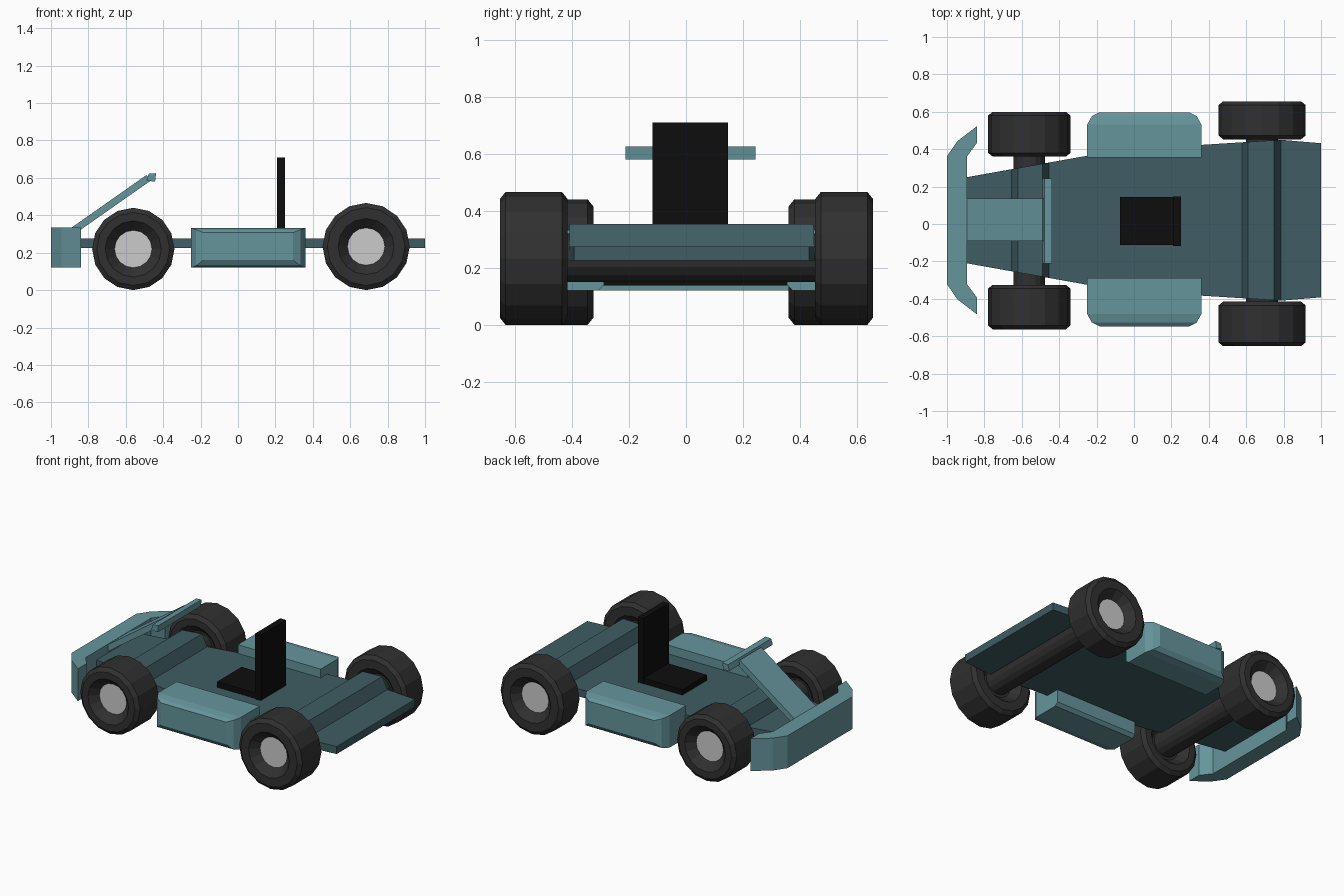
import bpy, bmesh, math

if "Cube" in bpy.data.objects:
    bpy.data.objects.remove(bpy.data.objects["Cube"])

CY = 0.02  # centre line of the body


def material(name, rgb):
    m = bpy.data.materials.new(name)
    m.diffuse_color = (*rgb, 1)
    m.use_nodes = True
    m.node_tree.nodes["Principled BSDF"].inputs["Base Color"].default_value = m.diffuse_color
    return m


TEAL = material("teal", (0.13, 0.30, 0.33))
DARK_TEAL = material("dark teal", (0.05, 0.11, 0.125))
RUBBER = material("rubber black", (0.03, 0.03, 0.03))
SEAT = material("seat black", (0.004, 0.004, 0.004))
METAL = material("hub grey", (0.6, 0.6, 0.6))


def loft(name, rings, mats, closed_ends=True):
    """Skin a list of equal-length point rings."""
    bm = bmesh.new()
    vs = [[bm.verts.new(p) for p in r] for r in rings]
    n = len(vs[0])
    for a, b in zip(vs, vs[1:]):
        for i in range(n):
            j = (i + 1) % n
            bm.faces.new((a[i], a[j], b[j], b[i]))
    ends = [bm.faces.new(vs[0]), bm.faces.new(vs[-1])] if closed_ends else []
    if len(mats) > 1:
        ends[-1].material_index = 1
    bmesh.ops.recalc_face_normals(bm, faces=bm.faces)
    me = bpy.data.meshes.new(name)
    bm.to_mesh(me)
    bm.free()
    for m in mats:
        me.materials.append(m)
    ob = bpy.data.objects.new(name, me)
    bpy.context.collection.objects.link(ob)
    return ob


def prism(name, outline, y0, y1, mat):
    """Extrude an x-z outline along y."""
    return loft(name, [[(x, y, z) for x, z in outline] for y in (y0, y1)], [mat])


def box(name, x0, x1, y0, y1, z0, z1, mat):
    return prism(name, [(x0, z0), (x1, z0), (x1, z1), (x0, z1)], y0, y1, mat)


def circle(x, y, z, r, n=16):
    return [(x + r * math.sin(2 * math.pi * i / n), y,
             z + r * math.cos(2 * math.pi * i / n)) for i in range(n)]


def wheel(name, x, r, y_in, y_out):
    s = 1 if y_out > y_in else -1
    profile = [(y_in + s * .05, .10), (y_in, .15), (y_in, r - .025), (y_in + s * .02, r),
               (y_out - s * .02, r), (y_out, r - .025), (y_out, .15), (y_out - s * .05, .10)]
    loft(name, [circle(x, y, r, q) for y, q in profile], [RUBBER, METAL])


# Wheels and axles
wheel("front_wheel_left", -.56, .22, .36, .60)
wheel("front_wheel_right", -.56, .22, -.325, -.563)
wheel("rear_wheel_left", .685, .233, .453, .656)
wheel("rear_wheel_right", .685, .233, -.415, -.653)
for name, x, z, a, b in (("front_axle", -.56, .222, -.39, .43),
                         ("rear_axle", .685, .235, -.48, .52)):
    loft(name, [circle(x, a, z, .085), circle(x, b, z, .085)], [RUBBER])

# Floor pan: tapered slab that steps up over both axles
HALF = [(-.895, .23), (-.25, .345), (.36, .403), (.785, .43), (1, .412)]


def half_width(x):
    for (x0, h0), (x1, h1) in zip(HALF, HALF[1:]):
        if x <= x1:
            return h0 + (h1 - h0) * (x - x0) / (x1 - x0)


LOW, HIGH = .275, .353
stations = [(-.895, LOW), (-.655, LOW), (-.62, HIGH), (-.49, HIGH), (-.455, LOW),
            (-.25, LOW), (.36, LOW), (.577, LOW), (.61, HIGH), (.748, HIGH),
            (.785, LOW), (1, LOW)]
rings = []
for x, z in stations:
    h = half_width(x)
    rings.append([(x, CY - h, z - .05), (x, CY + h, z - .05), (x, CY + h, z), (x, CY - h, z)])
loft("floor_pan", rings, [DARK_TEAL])

# Side pods: rectangles lofted outwards, shrinking at the rounded outer side
for name, s, inner, outer in (("side_pod_left", 1, .355, .597),
                              ("side_pod_right", -1, -.288, -.547)):
    rings = []
    for y, dx, dl, dh in ((inner, 0, .02, 0), (inner + s * .02, 0, 0, 0),
                          (outer - s * .065, 0, 0, 0), (outer - s * .02, .025, .01, .01),
                          (outer, .065, .04, .025)):
        x0, x1, z0, z1 = -.25 + dx, .36 - dx, .12 + dl, .333 - dh
        rings.append([(x0, y, z0), (x1, y, z0), (x1, y, z1), (x0, y, z1)])
    loft(name, rings, [TEAL])

# Front bumper: wrapped bar
half = [(-1, .342, -.893, .342), (-.945, .422, -.868, .375), (-.84, .503, -.84, .413)]
rings = []
for s, part in ((-1, half[::-1]), (1, half)):
    for xo, yo, xi, yi in part:
        o, i = CY + s * yo, CY + s * yi
        rings.append([(xo, o, .12), (xi, i, .12), (xi, i, .335), (xo, o, .335)])
loft("front_bumper", rings, [TEAL])

# Steering panel and handle bar
prism("steering_panel", [(-.96, .285), (-.895, .285), (-.46, .59), (-.49, .615)],
      -.09, .135, TEAL)
prism("handle_bar", [(-.49, .585), (-.443, .58), (-.438, .625), (-.478, .622)],
      -.212, .243, TEAL)

# Seat
box("seat_base", -.075, .25, -.112, .145, .27, .312, SEAT)
box("seat_back", .208, .25, -.118, .147, .27, .71, SEAT)
